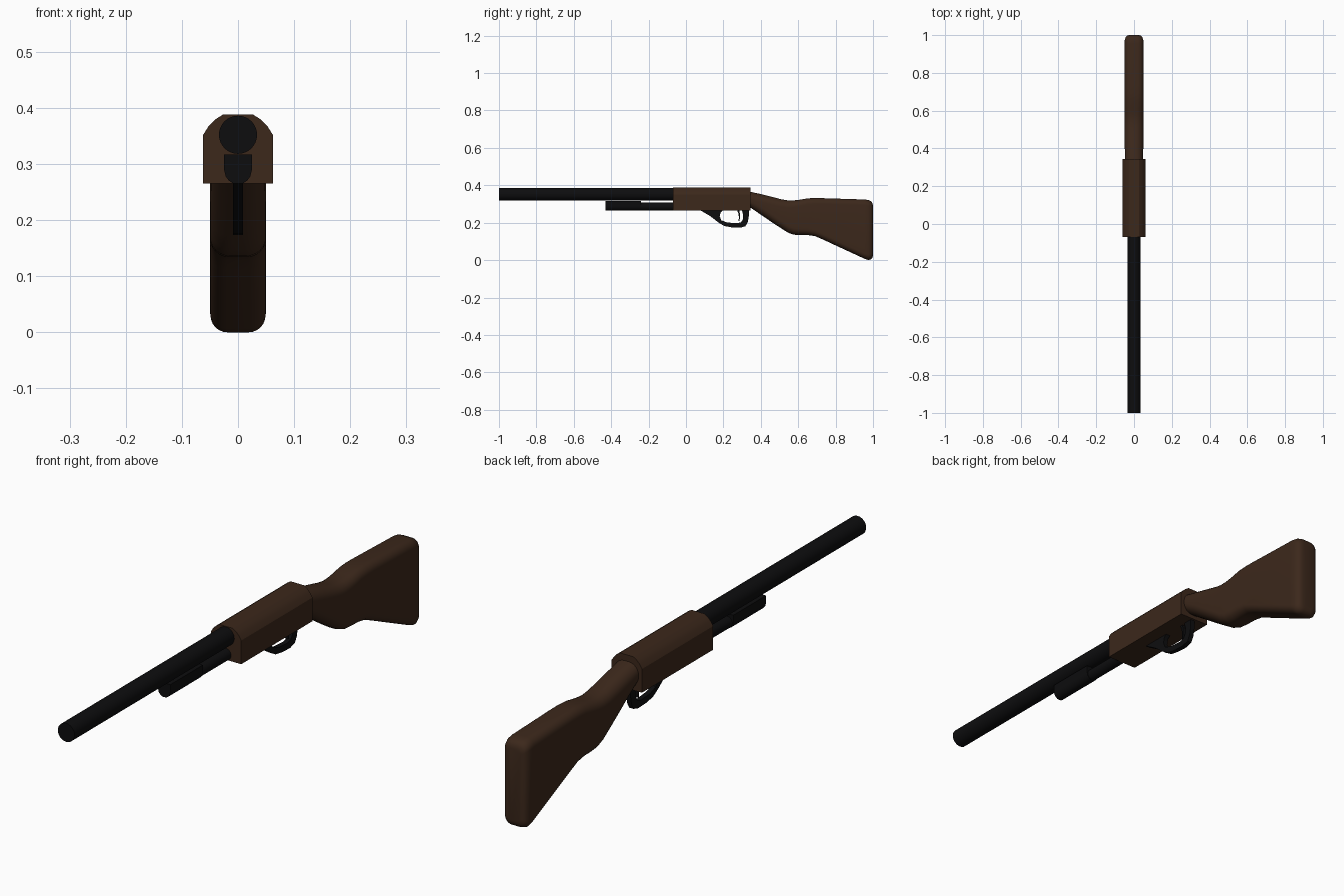
import bpy, bmesh, math

if "Cube" in bpy.data.objects:
    bpy.data.objects.remove(bpy.data.objects["Cube"])


def material(name, color):
    m = bpy.data.materials.new(name)
    m.diffuse_color = (*color, 1)
    m.use_nodes = True
    m.node_tree.nodes["Principled BSDF"].inputs["Base Color"].default_value = m.diffuse_color
    return m


WOOD = material("dark_wood", (0.045, 0.021, 0.011))
BLACK = material("black_metal", (0.004, 0.004, 0.0045))


def loft(name, rings, mat, angle=30):
    """Skin a list of equal-length point rings and cap both ends."""
    bm = bmesh.new()
    rows = [[bm.verts.new(p) for p in ring] for ring in rings]
    n = len(rows[0])
    for a, b in zip(rows, rows[1:]):
        for i in range(n):
            j = (i + 1) % n
            bm.faces.new((a[i], a[j], b[j], b[i]))
    bm.faces.new(rows[0])
    bm.faces.new(rows[-1])
    bmesh.ops.recalc_face_normals(bm, faces=bm.faces)
    me = bpy.data.meshes.new(name)
    bm.to_mesh(me)
    bm.free()
    ob = bpy.data.objects.new(name, me)
    bpy.context.collection.objects.link(ob)
    me.materials.append(mat)
    bpy.ops.object.select_all(action='DESELECT')
    ob.select_set(True)
    bpy.context.view_layer.objects.active = ob
    bpy.ops.object.shade_smooth_by_angle(angle=math.radians(angle))
    return ob


def prism(name, half, y0, y1, mat, angle=30):
    """Extrude a mirrored (x, z) half profile along y."""
    section = half + [(-x, z) for x, z in reversed(half)]
    return loft(name, [[(x, y, z) for x, z in section] for y in (y0, y1)], mat, angle)


def tube(name, r, z, y0, y1, mat, n=32):
    ring = [(r * math.cos(2 * math.pi * i / n), z + r * math.sin(2 * math.pi * i / n))
            for i in range(n)]
    return loft(name, [[(x, y, h) for x, h in ring] for y in (y0, y1)], mat)


def rounded_section(y, top, bottom, w, r, steps=6):
    """Rounded rectangle across the stock at a given y."""
    pts = []
    for k, (sx, cz) in enumerate([(1, top - r), (-1, top - r), (-1, bottom + r), (1, bottom + r)]):
        for i in range(steps + 1):
            a = math.pi / 2 * (k + i / steps)
            pts.append((sx * (w - r) + r * math.cos(a), y, cz + r * math.sin(a)))
    return pts


# Barrel and magazine under it
tube("barrel", 0.034, 0.352, -1.0, -0.05, BLACK)
tube("magazine_tube", 0.021, 0.286, -0.25, -0.05, BLACK)
prism("magazine_front", [(0.025, 0.317), (0.025, 0.29), (0.022, 0.278),
                         (0.016, 0.27), (0.008, 0.265)], -0.43, -0.24, BLACK, 35)

# Receiver with shouldered top
prism("receiver", [(0.062, 0.265), (0.062, 0.352), (0.052, 0.368),
                   (0.041, 0.379), (0.027, 0.388)], -0.07, 0.345, WOOD, 20)

# Stock: y, top, bottom, half width, corner radius
stations = [
    (0.335, 0.367, 0.287, 0.048, 0.038),
    (0.40, 0.353, 0.243, 0.049, 0.042),
    (0.46, 0.338, 0.202, 0.050, 0.042),
    (0.51, 0.325, 0.169, 0.050, 0.040),
    (0.545, 0.319, 0.147, 0.050, 0.038),
    (0.575, 0.319, 0.136, 0.050, 0.036),
    (0.61, 0.323, 0.134, 0.050, 0.034),
    (0.65, 0.330, 0.134, 0.050, 0.032),
    (0.69, 0.332, 0.128, 0.050, 0.031),
    (0.73, 0.331, 0.111, 0.050, 0.030),
    (0.955, 0.324, 0.007, 0.050, 0.030),
    (0.975, 0.321, 0.000, 0.049, 0.030),
    (0.990, 0.314, 0.005, 0.044, 0.027),
    (0.997, 0.304, 0.014, 0.036, 0.022),
    (1.0, 0.292, 0.026, 0.026, 0.014),
]
loft("stock", [rounded_section(*s) for s in stations], WOOD, 45)

# Trigger guard: paired outer and inner outlines (y, z)
outer = [(0.07, 0.27), (0.13, 0.235), (0.172, 0.202), (0.205, 0.182), (0.245, 0.175),
         (0.29, 0.173), (0.318, 0.181), (0.33, 0.203), (0.336, 0.235), (0.336, 0.27)]
inner = [(0.20, 0.27), (0.185, 0.255), (0.18, 0.235), (0.188, 0.213), (0.22, 0.201),
         (0.275, 0.197), (0.295, 0.203), (0.305, 0.22), (0.306, 0.24), (0.298, 0.27)]
W = 0.009
loft("trigger_guard", [[(-W, *o), (W, *o), (W, *i), (-W, *i)]
                       for o, i in zip(outer, inner)], BLACK, 40)

# Trigger: slim curved blade
blade = [(0.272, 0.27, 0.012), (0.280, 0.25, 0.008), (0.283, 0.23, 0.006), (0.281, 0.208, 0.004)]
loft("trigger", [[(-0.006, y, z), (0.006, y, z), (0.006, y + t, z), (-0.006, y + t, z)]
                 for y, z, t in blade], BLACK, 40)
